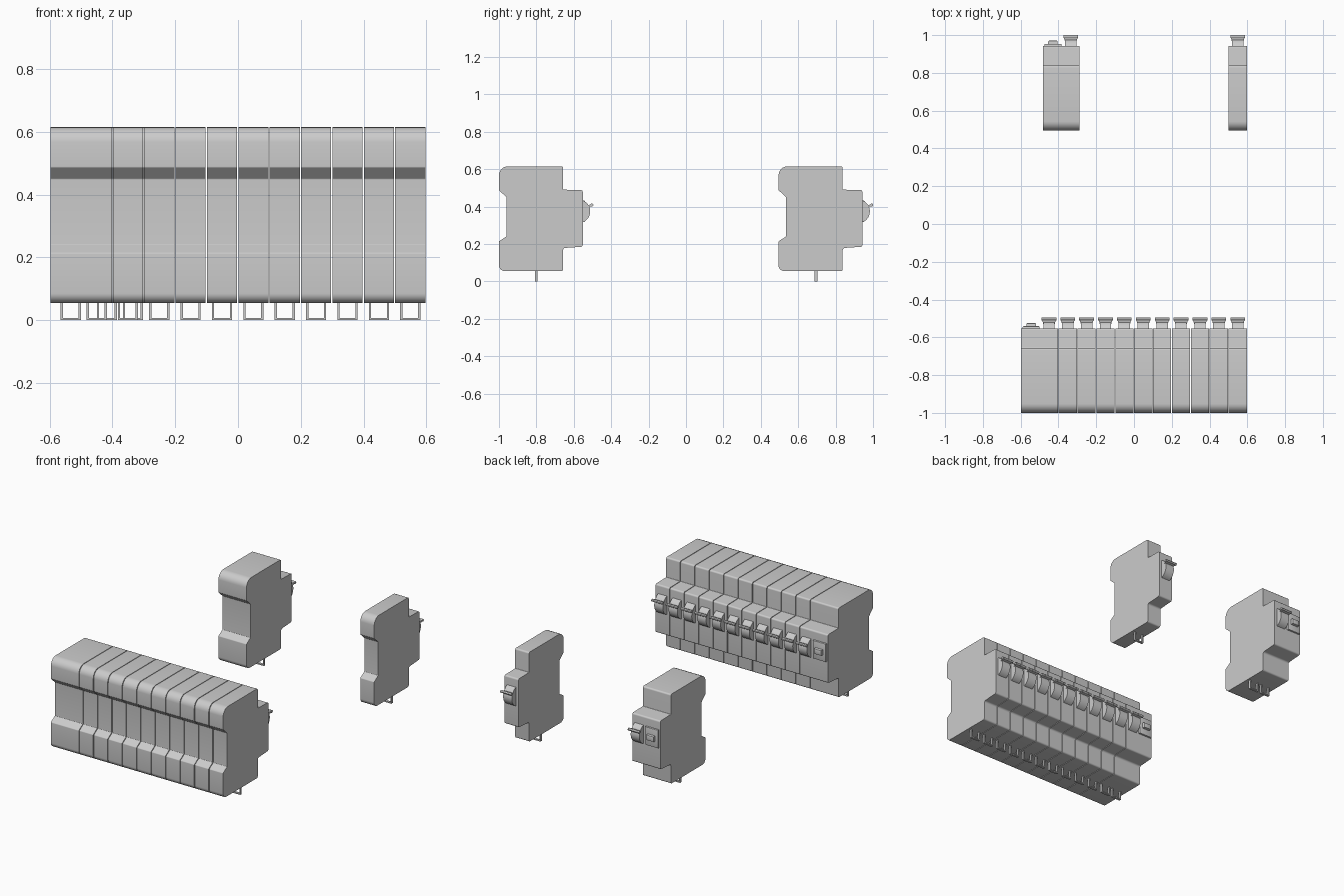
import bpy, bmesh, math
from mathutils import Vector

if "Cube" in bpy.data.objects:
    bpy.data.objects.remove(bpy.data.objects["Cube"])


def rounded(points, steps=5):
    """Turn (y, z, radius) corners into a filleted outline."""
    out, n = [], len(points)
    for i, (y, z, r) in enumerate(points):
        p = Vector((y, z))
        if r == 0:
            out.append(p)
            continue
        a = (Vector(points[i - 1][:2]) - p).normalized()
        b = (Vector(points[(i + 1) % n][:2]) - p).normalized()
        half = a.angle(b) / 2
        d = r / math.tan(half)
        start, end = p + a * d, p + b * d
        c = p + (a + b).normalized() * (r / math.sin(half))
        s, e = start - c, end - c
        for k in range(steps + 1):
            v = s.lerp(e, k / steps)
            out.append(c + v.normalized() * r)
    return out


def finish(name, bm):
    bmesh.ops.recalc_face_normals(bm, faces=bm.faces)
    mesh = bpy.data.meshes.new(name)
    bm.to_mesh(mesh)
    bm.free()
    ob = bpy.data.objects.new(name, mesh)
    bpy.context.collection.objects.link(ob)
    bpy.ops.object.select_all(action='DESELECT')
    ob.select_set(True)
    bpy.context.view_layer.objects.active = ob
    bpy.ops.object.shade_smooth_by_angle(angle=math.radians(30))
    return ob


def extrude_x(bm, outline, x0, x1):
    """Extrude a y-z outline along x."""
    f = bm.faces.new([bm.verts.new((x0, y, z)) for y, z in outline])
    g = bmesh.ops.extrude_face_region(bm, geom=[f])['geom']
    vs = [v for v in g if isinstance(v, bmesh.types.BMVert)]
    bmesh.ops.translate(bm, verts=vs, vec=(x1 - x0, 0, 0))


def box(bm, x0, x1, y0, y1, z0, z1):
    extrude_x(bm, [(y0, z0), (y1, z0), (y1, z1), (y0, z1)], x0, x1)


# Housing side profile: (y, z, corner radius)
HOUSING = [
    (-1.0, 0.615, 0.048), (-1.0, 0.487, 0.006), (-0.96, 0.45, 0.006),
    (-0.96, 0.24, 0.004), (-1.0, 0.214, 0.006), (-1.0, 0.055, 0.03),
    (-0.657, 0.055, 0.01), (-0.657, 0.178, 0.012), (-0.552, 0.185, 0.01),
    (-0.552, 0.488, 0.01), (-0.657, 0.490, 0.004), (-0.657, 0.615, 0.01)]


def housing(x0, x1, dy):
    bm = bmesh.new()
    outline = rounded([(y + dy, z, r) for y, z, r in HOUSING])
    extrude_x(bm, outline, x0, x1)
    finish("housing", bm)


def clip(x, dy):
    # Thin rectangular wire frame below the housing
    bm = bmesh.new()
    w, t = 0.032, 0.007
    y0, y1 = dy - 0.807, dy - 0.793
    box(bm, x - w, x - w + t, y0, y1, 0, 0.058)
    box(bm, x + w - t, x + w, y0, y1, 0, 0.058)
    box(bm, x - w + t, x + w - t, y0, y1, 0, t)
    finish("rail_clip", bm)


def toggle(x, dy):
    # Rounded drum emerging from the nose
    bm = bmesh.new()
    cy, cz, r = dy - 0.575, 0.374, 0.063
    a0 = math.radians(72)
    arc = [(cy + r * math.cos(a0 * k / 8), cz + r * math.sin(a0 * k / 8))
           for k in range(-8, 9)]
    extrude_x(bm, arc, x - 0.03, x + 0.03)
    finish("toggle_drum", bm)
    # Flared lever blade
    bm = bmesh.new()
    box(bm, x - 0.03, x + 0.03, dy - 0.53, dy - 0.503, 0.396, 0.406)
    for v in bm.verts:
        if v.co.y > dy - 0.51:
            v.co.x = x + math.copysign(0.038, v.co.x - x)
            v.co.z += 0.006
    finish("toggle_lever", bm)
    # Rounded grip along the lever tip
    bm = bmesh.new()
    grip = [(dy - 0.503 + 0.008 * math.cos(k * math.pi / 6),
             0.408 + 0.008 * math.sin(k * math.pi / 6)) for k in range(12)]
    extrude_x(bm, grip, x - 0.039, x + 0.039)
    finish("toggle_grip", bm)


def test_button(x, dy):
    # Raised panel with a small push button
    bm = bmesh.new()
    box(bm, x - 0.045, x + 0.045, dy - 0.56, dy - 0.541, 0.318, 0.432)
    front = [e for e in bm.edges if all(v.co.y > dy - 0.55 for v in e.verts)]
    bmesh.ops.bevel(bm, geom=front, offset=0.004, segments=2, affect='EDGES', profile=0.5)
    finish("button_panel", bm)
    bm = bmesh.new()
    box(bm, x - 0.025, x + 0.025, dy - 0.545, dy - 0.524, 0.358, 0.392)
    front = [e for e in bm.edges if all(v.co.y > dy - 0.53 for v in e.verts)]
    bmesh.ops.bevel(bm, geom=front, offset=0.006, segments=2, affect='EDGES', profile=0.5)
    finish("test_button", bm)


def single(x, dy=0):
    housing(x - 0.048, x + 0.048, dy)
    clip(x, dy)
    toggle(x, dy)


def double(x, dy=0):
    housing(x - 0.097, x + 0.097, dy)
    clip(x - 0.033, dy)
    clip(x + 0.05, dy)
    toggle(x + 0.05, dy)
    test_button(x - 0.044, dy)


# Row of one double and ten single units
double(-0.5)
for i in range(10):
    single(-0.351 + 0.1 * i)

# Two free-standing units behind
double(-0.385, 1.495)
single(0.549, 1.495)
